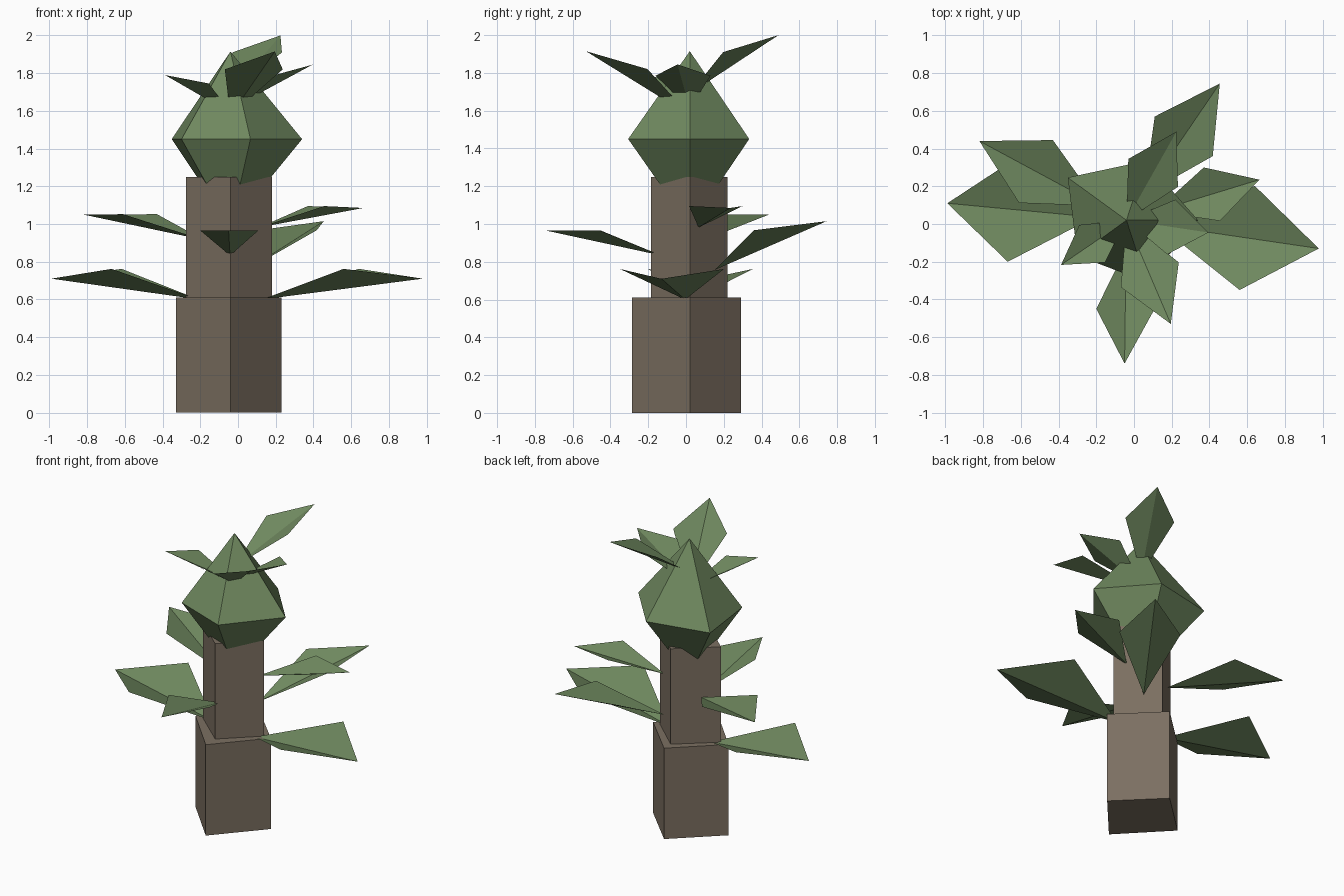
import bpy
from math import cos, sin, radians
from mathutils import Vector

if "Cube" in bpy.data.objects:
    bpy.data.objects.remove(bpy.data.objects["Cube"])

AXIS = Vector((-0.04, 0.02, 0))   # stem axis


def material(name, rgb):
    m = bpy.data.materials.new(name)
    m.diffuse_color = (*rgb, 1)
    m.use_nodes = True
    m.node_tree.nodes["Principled BSDF"].inputs["Base Color"].default_value = m.diffuse_color
    return m


BARK = material("bark", (0.20, 0.16, 0.12))
GREEN = material("leaf_green", (0.16, 0.25, 0.115))


def add(name, verts, faces, mat):
    me = bpy.data.meshes.new(name)
    me.from_pydata([tuple(v) for v in verts], [], faces)
    me.materials.append(mat)
    ob = bpy.data.objects.new(name, me)
    bpy.context.collection.objects.link(ob)
    return ob


def ring(radii, z):
    """Points around the stem axis, evenly spaced in angle from +x."""
    n = len(radii)
    return [AXIS + Vector((r * cos(radians(360 * i / n)),
                           r * sin(radians(360 * i / n)), z))
            for i, r in enumerate(radii)]


def block(name, radii, z0, z1):
    n = len(radii)
    faces = [tuple(reversed(range(n))), tuple(range(n, 2 * n))]
    faces += [(i, (i + 1) % n, n + (i + 1) % n, n + i) for i in range(n)]
    add(name, ring(radii, z0) + ring(radii, z1), faces, BARK)


def leaf(name, tip, side, base_r, base_z):
    """Folded kite; the second side point mirrors the first over the midrib."""
    tip, side = Vector(tip), Vector(side)
    d = tip - AXIS
    d.z = 0
    d.normalize()
    rel = side - AXIS
    n = Vector((-d.y, d.x, 0))
    other = side - 2 * rel.dot(n) * n
    base = AXIS + d * base_r + Vector((0, 0, base_z))
    right, left = (side, other) if rel.dot(n) < 0 else (other, side)
    add(name, [base, right, tip, left], [(0, 1, 2), (0, 2, 3)], GREEN)


# Two-step trunk
block("trunk_lower", (0.27, 0.27, 0.29, 0.305), 0, 0.61)
block("trunk_upper", (0.22, 0.20, 0.235, 0.205), 0.61, 1.25)

# Five-sided double-pointed crown bulb
bulb = ring((0.38, 0.331, 0.385, 0.321, 0.343), 1.45)
bulb += [AXIS + Vector((0, 0, 1.915)), AXIS + Vector((0, 0, 0.985))]
faces = []
for i in range(5):
    j = (i + 1) % 5
    faces += [(i, j, 5), (j, i, 6)]
add("crown_bulb", bulb, faces, GREEN)

# Leaves: tip, one side point, base distance from axis, base height
leaves = {
    "lower_leaf_left": ((-0.99, 0.11, 0.71), (-0.67, -0.20, 0.762), 0.17, 0.60),
    "lower_leaf_right": ((0.98, -0.13, 0.71), (0.56, -0.35, 0.762), 0.17, 0.60),
    "middle_leaf_front": ((-0.05, -0.74, 0.965), (-0.20, -0.45, 0.965), 0.15, 0.833),
    "middle_leaf_left": ((-0.82, 0.44, 1.05), (-0.43, 0.445, 1.052), 0.16, 0.915),
    "middle_leaf_back": ((0.455, 0.745, 1.015), (0.11, 0.57, 0.967), 0.16, 0.757),
    "middle_leaf_right": ((0.665, 0.235, 1.085), (0.37, 0.30, 1.095), 0.16, 0.982),
    "crown_leaf_back": ((0.225, 0.49, 2.0), (-0.03, 0.345, 1.91), 0, 1.69),
    "crown_leaf_front": ((0.195, -0.53, 1.915), (-0.07, -0.335, 1.82), 0, 1.575),
    "crown_leaf_right": ((0.395, -0.045, 1.845), (0.22, 0.13, 1.785), 0, 1.61),
    "crown_leaf_left": ((-0.387, -0.217, 1.79), (-0.29, -0.005, 1.745), 0, 1.59),
}
for name, args in leaves.items():
    leaf(name, *args)
